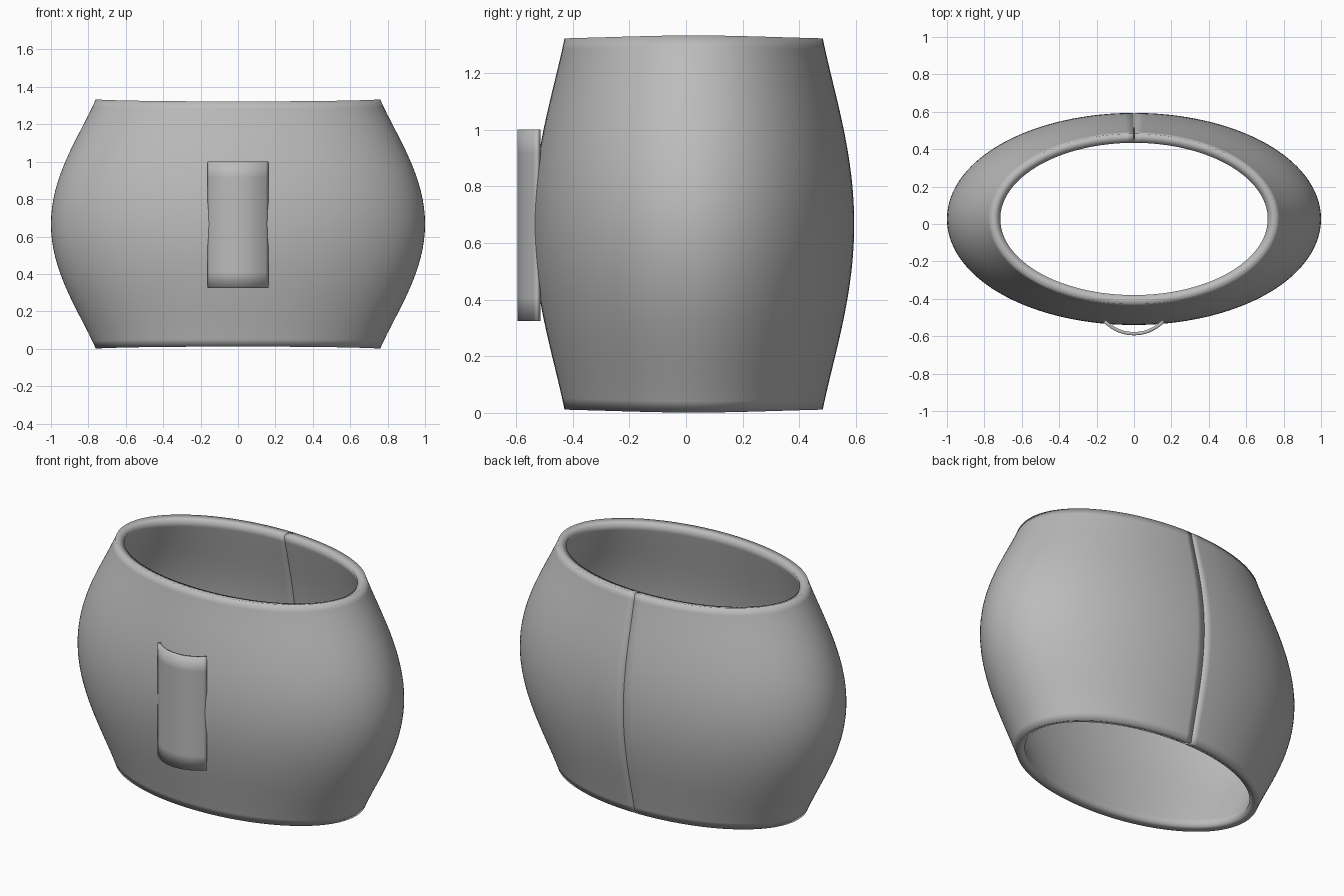
import bpy, bmesh, math

if "Cube" in bpy.data.objects:
    bpy.data.objects.remove(bpy.data.objects["Cube"])

CY = 0.027            # centre of the oval in y
Z0, Z1 = 0.022, 1.312  # lower and upper edge of the inner wall
SEG, ROWS = 128, 32

grey = bpy.data.materials.new("grey")
grey.diffuse_color = (0.5, 0.5, 0.5, 1)
grey.use_nodes = True
grey.node_tree.nodes["Principled BSDF"].inputs["Base Color"].default_value = grey.diffuse_color


def sheet(name, rows, thickness, offset):
    """Grid surface from rows of points, thickened and smooth shaded."""
    bm = bmesh.new()
    grid = [[bm.verts.new(p) for p in row] for row in rows]
    for a, b in zip(grid, grid[1:]):
        for i in range(len(a) - 1):
            bm.faces.new((a[i], a[i + 1], b[i + 1], b[i]))
    for f in bm.faces:
        f.smooth = True
    mesh = bpy.data.meshes.new(name)
    bm.to_mesh(mesh)
    bm.free()
    mesh.materials.append(grey)
    ob = bpy.data.objects.new(name, mesh)
    bpy.context.collection.objects.link(ob)
    mod = ob.modifiers.new("wall", 'SOLIDIFY')
    mod.thickness = thickness
    mod.offset = offset
    return ob


# Barrel-shaped oval band, open along a hairline seam at the back
def band_row(j):
    t = 2 * j / ROWS - 1
    bulge = 1 - 1.4 * t**2 + 0.4 * t**4
    rx, ry = 0.715 + 0.235 * bulge, 0.407 + 0.11 * bulge
    z = Z0 + (Z1 - Z0) * j / ROWS
    gap = 0.0015
    row = []
    for i in range(SEG + 1):
        a = math.pi / 2 + gap + (2 * math.pi - 2 * gap) * i / SEG
        row.append((rx * math.cos(a), CY + ry * math.sin(a), z))
    return row


sheet("band", [band_row(j) for j in range(ROWS + 1)], 0.05, 1)


# Arched loop plate on the front
def loop_row(z):
    row = []
    for i in range(25):
        u = 2 * i / 24 - 1
        row.append((0.163 * u, -0.527 - 0.068 * (1 - abs(u)**2.2), z))
    return row


sheet("front_loop", [loop_row(0.325 + 0.675 * j / 8) for j in range(9)], 0.018, -1)
